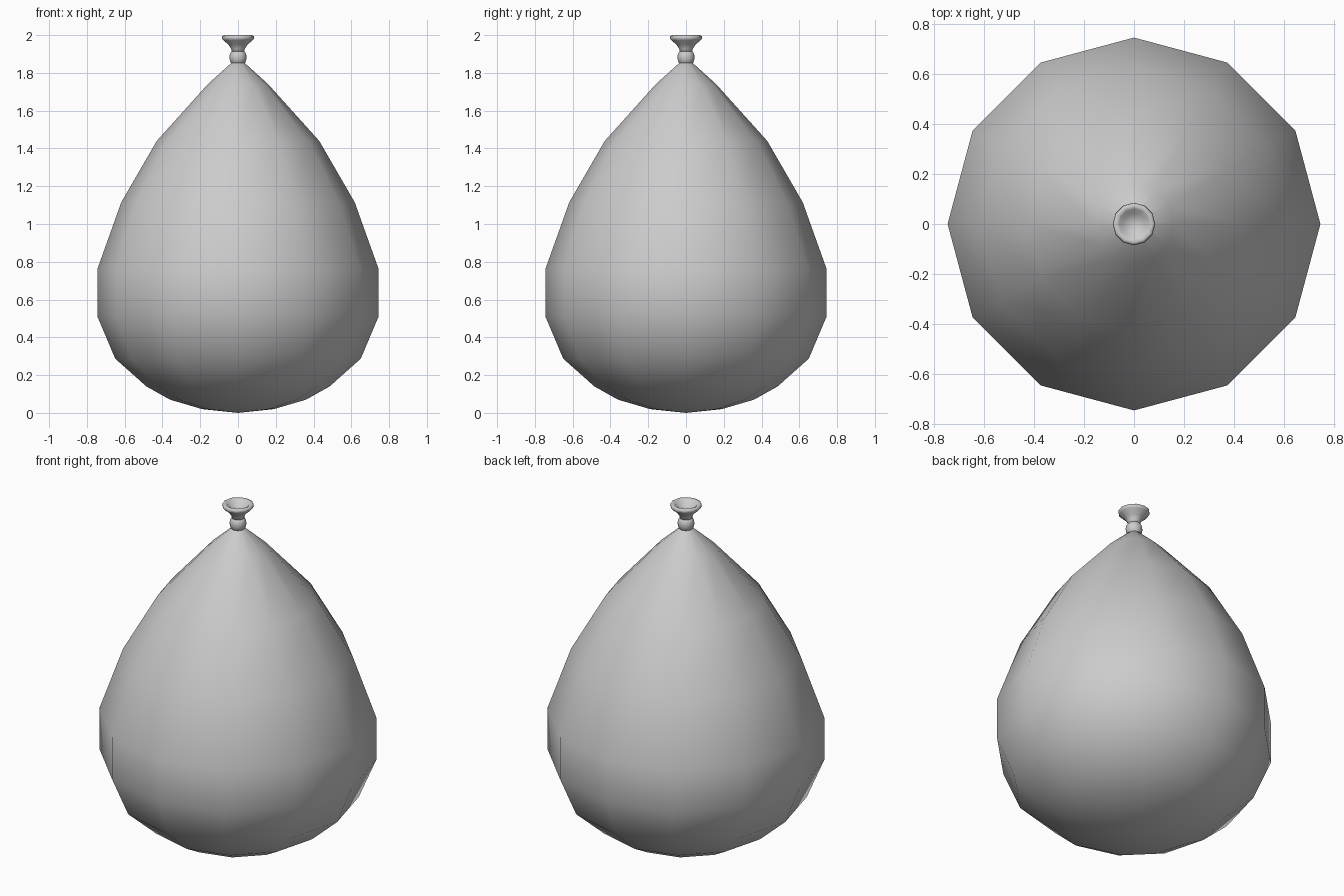
import bpy, bmesh
from math import pi, cos, sin

if "Cube" in bpy.data.objects:
    bpy.data.objects.remove(bpy.data.objects["Cube"])

SIDES = 12


def lathe(name, profile):
    """Revolve (radius, height) points round z; radius 0 makes a pole."""
    bm = bmesh.new()
    rings = []
    for r, z in profile:
        if r == 0:
            rings.append([bm.verts.new((0, 0, z))] * SIDES)
        else:
            rings.append([bm.verts.new((r * cos(2 * pi * i / SIDES), r * sin(2 * pi * i / SIDES), z))
                          for i in range(SIDES)])
    for a, b in zip(rings, rings[1:]):
        for i in range(SIDES):
            j = (i + 1) % SIDES
            corners = list(dict.fromkeys((a[i], a[j], b[j], b[i])))
            bm.faces.new(corners).smooth = True
    bmesh.ops.recalc_face_normals(bm, faces=bm.faces)
    mesh = bpy.data.meshes.new(name)
    bm.to_mesh(mesh)
    bm.free()
    obj = bpy.data.objects.new(name, mesh)
    bpy.context.collection.objects.link(obj)
    return obj


# Inflated teardrop body
lathe("balloon_body", [
    (0, 0), (0.19, 0.02), (0.36, 0.07), (0.485, 0.14), (0.65, 0.287),
    (0.745, 0.512), (0.745, 0.76), (0.618, 1.115), (0.43, 1.44),
    (0.16, 1.74), (0.036, 1.852), (0, 1.865)])

# Tied knot bulge
lathe("knot", [
    (0, 1.835), (0.032, 1.845), (0.042, 1.862), (0.046, 1.882), (0.042, 1.902),
    (0.032, 1.917), (0, 1.92)])

# Flared mouth with rolled rim and hollow centre
lathe("mouth", [
    (0, 1.905), (0.033, 1.91), (0.036, 1.928), (0.052, 1.951), (0.078, 1.973),
    (0.085, 1.982), (0.084, 1.994), (0.074, 2.0), (0.06, 1.993),
    (0.042, 1.972), (0, 1.96)])
